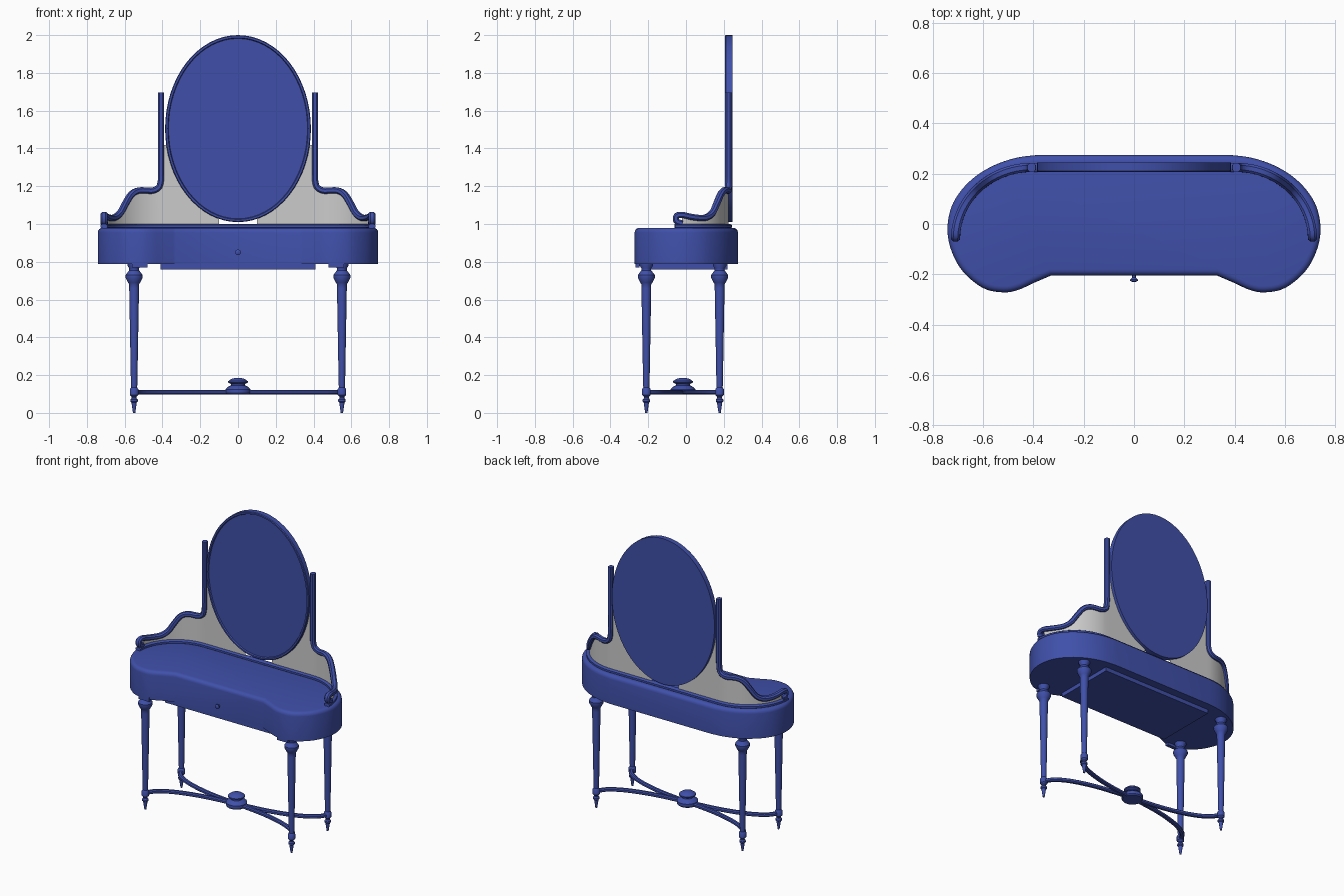
import bpy, bmesh, math
from mathutils import Vector as V

if "Cube" in bpy.data.objects:
    bpy.data.objects.remove(bpy.data.objects["Cube"])

blue = bpy.data.materials.new("blue_paint")
blue.diffuse_color = (0.05, 0.08, 0.4, 1)
blue.use_nodes = True
blue.node_tree.nodes["Principled BSDF"].inputs["Base Color"].default_value = blue.diffuse_color


def finish(name, bm, mat=blue):
    bmesh.ops.recalc_face_normals(bm, faces=bm.faces)
    me = bpy.data.meshes.new(name)
    bm.to_mesh(me)
    bm.free()
    ob = bpy.data.objects.new(name, me)
    bpy.context.collection.objects.link(ob)
    if mat:
        me.materials.append(mat)
    return ob


def loft(name, rings, closed=True, mat=blue):
    """Skin a list of point rings; closed rings get end caps."""
    bm = bmesh.new()
    vs = [[bm.verts.new(p) for p in r] for r in rings]
    n = len(rings[0])
    for a, b in zip(vs, vs[1:]):
        for i in range(n if closed else n - 1):
            j = (i + 1) % n
            bm.faces.new((a[i], a[j], b[j], b[i]))
    if closed:
        bm.faces.new(vs[0])
        bm.faces.new(vs[-1])
    return finish(name, bm, mat)


def smooth(pts, n=5):
    """Catmull-Rom curve through the points."""
    pts = [V(p) for p in pts]
    q = [pts[0]] + pts + [pts[-1]]
    out = []
    for i in range(1, len(q) - 2):
        a, b, c, d = q[i - 1:i + 3]
        for k in range(n):
            t = k / n
            out.append(0.5 * (2 * b + (c - a) * t + (2 * a - 5 * b + 4 * c - d) * t * t
                              + (3 * b - a - 3 * c + d) * t ** 3))
    return out + [pts[-1]]


SECTION = [(1, .5), (.5, 1), (-.5, 1), (-1, .5), (-1, -.5), (-.5, -1), (.5, -1), (1, -.5)]


def sweep(name, pts, norms, w, h):
    """Sweep a softened rectangle; w is half size along norm, h across it."""
    rings = []
    for i, p in enumerate(pts):
        t = (pts[min(i + 1, len(pts) - 1)] - pts[max(i - 1, 0)]).normalized()
        b = t.cross(norms[i]).normalized()
        n = b.cross(t)
        rings.append([p + n * (u * w) + b * (v * h) for u, v in SECTION])
    return loft(name, rings)


def lathe(name, profile, x, y, n=20):
    return loft(name, [[(x + r * math.cos(2 * math.pi * i / n), y + r * math.sin(2 * math.pi * i / n), z)
                        for i in range(n)] for r, z in profile])


def box(name, lo, hi):
    x0, y0, z0 = lo
    x1, y1, z1 = hi
    return loft(name, [[(x0, y0, z), (x1, y0, z), (x1, y1, z), (x0, y1, z)] for z in (z0, z1)])


# Kidney-shaped table body with rounded top edge
half = [(.33, -.205), (.40, -.235), (.46, -.262), (.52, -.272), (.6, -.255), (.68, -.19),
        (.725, -.11), (.742, -.03), (.732, .05), (.7, .117), (.64, .182), (.56, .232),
        (.47, .263), (.38, .275)]
right = [(p.x, p.y) for p in smooth(half, 4)]
outline = right + [(-x, y) for x, y in reversed(right)]
bm = bmesh.new()
base = bm.faces.new([bm.verts.new((x, y, .787)) for x, y in outline])
ext = bmesh.ops.extrude_face_region(bm, geom=[base])["geom"]
bmesh.ops.translate(bm, verts=[g for g in ext if isinstance(g, bmesh.types.BMVert)], vec=(0, 0, .193))
if base not in bm.faces[:]:
    bm.faces.new([v for v in bm.verts if v.co.z < .8])
top_edges = [e for e in bm.edges if all(v.co.z > .97 for v in e.verts)]
bmesh.ops.bevel(bm, geom=top_edges, offset=.025, segments=4, profile=.5, affect='EDGES')
finish("table_body", bm)

# Drawer underside and knob
box("drawer_bottom", (-.41, -.2, .76), (.41, .22, .80))
knob = lathe("drawer_knob", [(.007, -.01), (.007, .01), (.015, .018), (.015, .024), (.008, .028)], 0, 0, 14)
knob.rotation_euler = (math.pi / 2, 0, 0)
knob.location = (0, -.202, .85)

# Turned legs with curved stretchers meeting at the centre
LEG = [(.006, 0), (.014, .055), (.02, .06), (.02, .07), (.013, .078), (.013, .085), (.023, .095),
       (.023, .125), (.016, .135), (.017, .15), (.026, .66), (.026, .68), (.032, .69), (.045, .715),
       (.045, .73), (.026, .755), (.026, .765), (.036, .78), (.036, .80)]
for s in (1, -1):
    side = "right" if s > 0 else "left"
    for y, row in ((-.21, "front"), (.178, "back")):
        lathe(f"{row}_leg_{side}", LEG, s * .55, y)
        d = y + .016
        pts = smooth([(s * .55, y, .11), (s * .51, -.016 + d * .68, .11), (s * .40, -.016 + d * .38, .11),
                      (s * .22, -.016 + d * .14, .11), (0, -.016, .11)])
        sweep(f"{row}_stretcher_{side}", pts, [V((0, 0, 1))] * len(pts), .012, .014)
    a, b = sorted((s * .48, s * .56))
    box(f"front_lip_{side}", (a, -.268, .77), (b, -.245, .80))
lathe("stretcher_finial", [(.06, .098), (.066, .105), (.066, .125), (.05, .14), (.036, .146), (.036, .152),
                           (.052, .16), (.052, .168), (.035, .18), (.012, .186)], 0, -.016, 24)

# Oval mirror: framed front, flat back
CZ, RX, RZ = 1.505, .386, .495


def oval(inset, y, n=64):
    return [((RX - inset) * math.cos(2 * math.pi * i / n), y,
             CZ + (RZ - inset) * math.sin(2 * math.pi * i / n)) for i in range(n)]


loft("oval_mirror", [oval(0, .245), oval(0, .211), oval(.004, .206), oval(.014, .206), oval(.018, .214)])


# Curved gallery: plan position by angle (90 = post, 0 = front tip)
def plan(deg, z, s):
    t = math.radians(deg)
    return V((s * (.407 + .303 * math.cos(t)), -.06 + .285 * math.sin(t), z))


def outward(deg, s):
    t = math.radians(deg)
    return V((s * math.cos(t), math.sin(t), 0))


RAIL = [(90, 1.695), (90, 1.45), (90, 1.27), (89, 1.21), (86, 1.187), (80, 1.176), (68, 1.178), (59, 1.158),
        (51, 1.105), (44, 1.057), (34, 1.033), (20, 1.036), (8, 1.048), (2, 1.042), (2, 1.015), (8, 1.003)]
rail = smooth([(a, z, 0) for a, z in RAIL])
for s in (1, -1):
    side = "right" if s > 0 else "left"
    # Mirror post flowing into the scrolled rail
    sweep(f"post_and_rail_{side}", [plan(p.x, p.y, s) for p in rail],
          [outward(p.x, s) for p in rail], .018, .016)
    # Thin panel under the rail and beside the mirror
    rows = []
    for x in (.1, .15, .2, .25, .3, .34, .365, .38):
        z = CZ - RZ * math.sqrt(1 - (x / RX) ** 2)
        rows.append([(s * x, .225, .985), (s * x, .225, min(z, 1.42))])
    rows.append([(s * .405, .225, .985), (s * .405, .225, 1.42)])
    rows += [[plan(p.x, .985, s), plan(p.x, p.y, s)] for p in rail[20:61]]
    loft(f"back_panel_{side}", rows, closed=False, mat=None)

# Base strip along the foot of the panel
angles = list(range(0, 91, 6))
strip = [(plan(a, .988, 1), outward(a, 1)) for a in angles]
strip += [(plan(a, .988, -1), outward(a, -1)) for a in reversed(angles)]
sweep("gallery_base", [p for p, n in strip], [n for p, n in strip], .018, .012)

bpy.ops.object.select_all(action='SELECT')
bpy.context.view_layer.objects.active = bpy.data.objects["table_body"]
bpy.ops.object.shade_smooth_by_angle(angle=math.radians(35))
